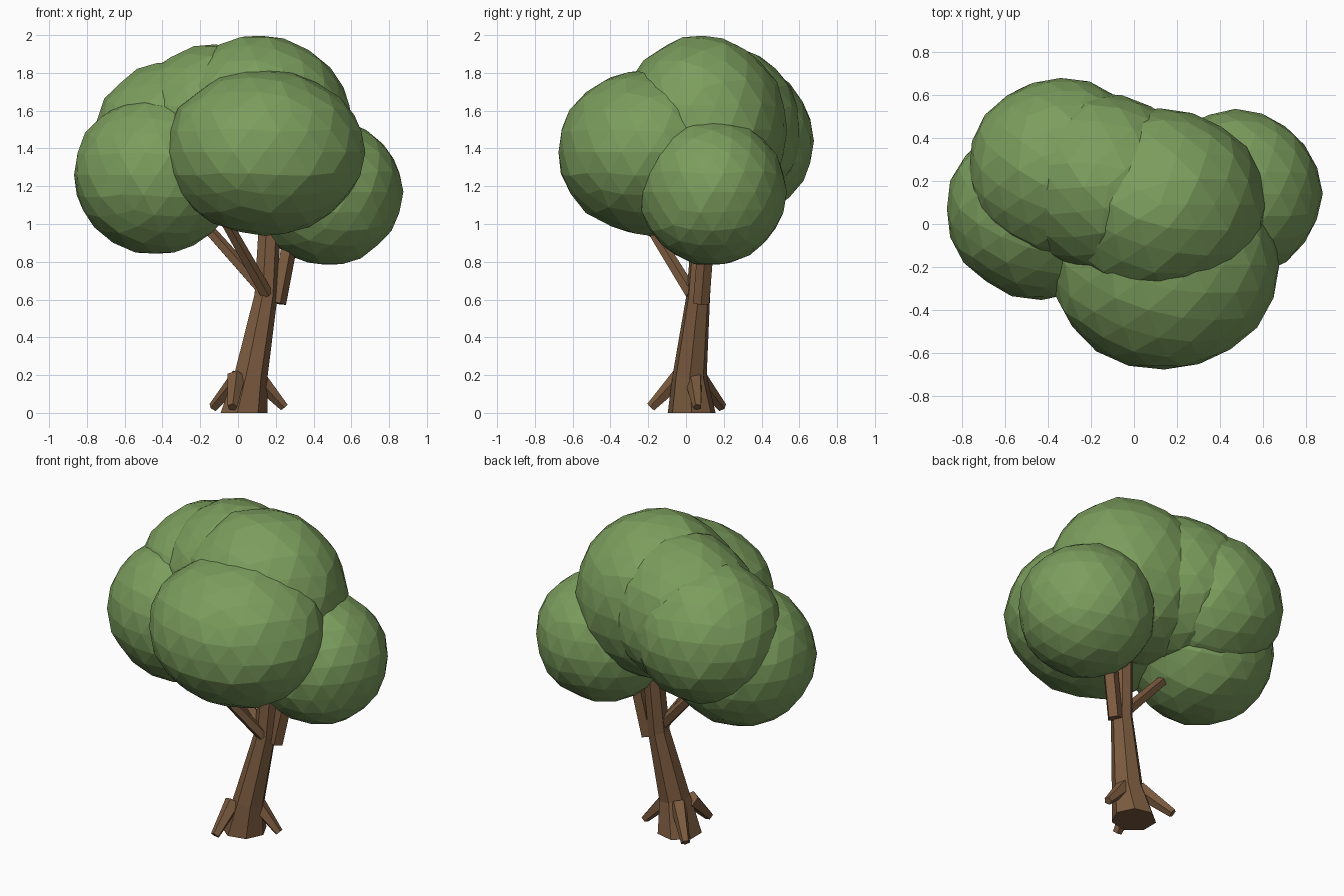
import bpy, bmesh, math, random
from mathutils import Vector, Matrix

if "Cube" in bpy.data.objects:
    bpy.data.objects.remove(bpy.data.objects["Cube"])

random.seed(4)


def material(name, rgb):
    m = bpy.data.materials.new(name)
    m.diffuse_color = (*rgb, 1)
    m.use_nodes = True
    m.node_tree.nodes["Principled BSDF"].inputs["Base Color"].default_value = m.diffuse_color
    return m


GREEN = material("leaf_green", (0.20, 0.34, 0.11))
BROWN = material("bark_brown", (0.20, 0.105, 0.05))


def finish(bm, name, mat):
    bmesh.ops.recalc_face_normals(bm, faces=bm.faces[:])
    me = bpy.data.meshes.new(name)
    bm.to_mesh(me)
    bm.free()
    me.materials.append(mat)
    ob = bpy.data.objects.new(name, me)
    bpy.context.collection.objects.link(ob)
    return ob


def limb(name, path, sides):
    """Faceted tube through (x, y, z, radius) points."""
    bm = bmesh.new()
    pts = [Vector(p[:3]) for p in path]
    rings = []
    for i, p in enumerate(path):
        d = pts[min(i + 1, len(pts) - 1)] - pts[max(i - 1, 0)]
        if p[2] == 0:
            d = Vector((0, 0, 1))
        q = Vector((0, 0, 1)).rotation_difference(d.normalized())
        rings.append([bm.verts.new(pts[i] + q @ Vector((
            p[3] * math.cos(2 * math.pi * k / sides),
            p[3] * math.sin(2 * math.pi * k / sides), 0))) for k in range(sides)])
    for a, b in zip(rings, rings[1:]):
        for k in range(sides):
            j = (k + 1) % sides
            bm.faces.new((a[k], a[j], b[j], b[k]))
    bm.faces.new(rings[0])
    bm.faces.new(rings[-1])
    return finish(bm, name, BROWN)


def leaf_clump(name, centre, radii, turn=0):
    """Slightly uneven low-poly ellipsoid."""
    bm = bmesh.new()
    bmesh.ops.create_icosphere(bm, subdivisions=3, radius=1)
    for v in bm.verts:
        v.co *= random.uniform(0.985, 1.015)
    bmesh.ops.transform(bm, verts=bm.verts, matrix=Matrix.Translation(centre)
                        @ Matrix.Rotation(turn, 4, 'Z') @ Matrix.Diagonal((*radii, 1)))
    return finish(bm, name, GREEN)


# Leaning trunk, branches and roots
limb("trunk", [(0.025, 0.03, 0, 0.13), (0.065, 0.02, 0.2, 0.092),
               (0.145, 0.065, 0.62, 0.064), (0.17, 0.1, 1.1, 0.06)], 7)
limb("left_branch", [(0.14, 0.06, 0.64, 0.036), (-0.20, 0.08, 1.02, 0.03)], 5)
limb("front_branch", [(0.15, 0.03, 0.63, 0.036), (-0.07, -0.21, 1.02, 0.03)], 5)
limb("right_branch", [(0.21, 0.08, 0.58, 0.045), (0.28, 0.11, 0.95, 0.045)], 5)
limb("right_root", [(0.10, 0.04, 0.19, 0.05), (0.245, 0.06, 0.03, 0.024)], 5)
limb("front_root", [(-0.01, -0.03, 0.19, 0.05), (-0.03, -0.185, 0.03, 0.027)], 5)
limb("back_left_root", [(0.01, 0.06, 0.19, 0.05), (-0.13, 0.19, 0.03, 0.027)], 5)

# Foliage
leaf_clump("top_foliage", (0.12, 0.09, 1.5), (0.49, 0.45, 0.5))
leaf_clump("middle_foliage", (-0.12, 0.18, 1.5), (0.47, 0.42, 0.45), -0.5)
leaf_clump("front_foliage", (0.14, -0.19, 1.38), (0.53, 0.49, 0.44))
leaf_clump("left_foliage", (-0.43, 0.07, 1.26), (0.44, 0.42, 0.42))
leaf_clump("back_left_foliage", (-0.34, 0.25, 1.44), (0.43, 0.43, 0.42))
leaf_clump("right_foliage", (0.47, 0.14, 1.17), (0.40, 0.39, 0.39))
